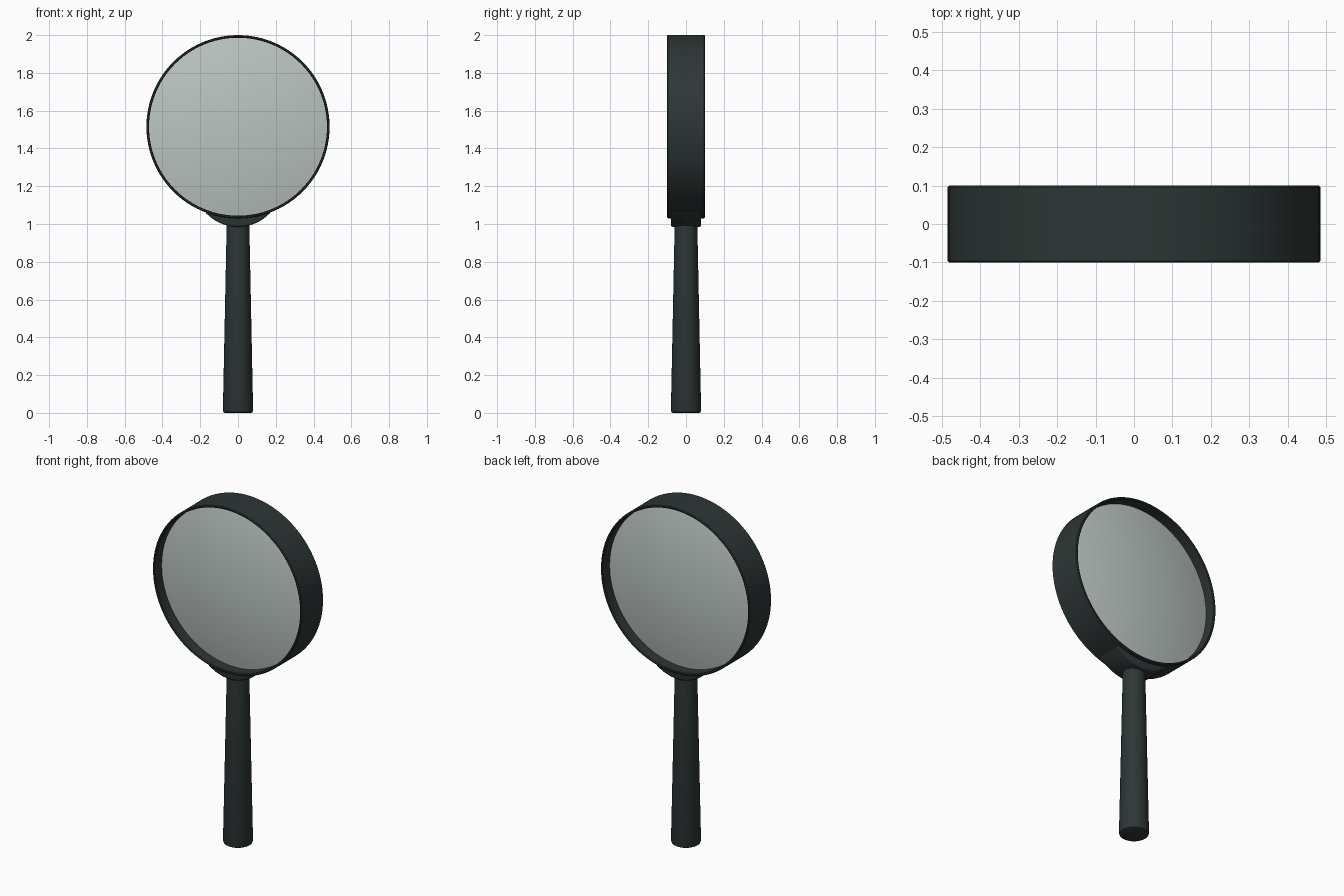
import bpy, bmesh, math

if "Cube" in bpy.data.objects:
    bpy.data.objects.remove(bpy.data.objects["Cube"])

def material(name, rgba):
    m = bpy.data.materials.new(name)
    m.diffuse_color = rgba
    m.use_nodes = True
    m.node_tree.nodes["Principled BSDF"].inputs["Base Color"].default_value = m.diffuse_color
    return m

DARK = material("dark_green_black", (0.026, 0.038, 0.036, 1))
GLASS = material("pale_glass", (0.50, 0.56, 0.54, 0.6))
CZ, R = 1.515, 0.485          # ring centre height and outer radius

def finish(name, bm, mat, angle=35):
    bmesh.ops.remove_doubles(bm, verts=bm.verts, dist=1e-5)
    bmesh.ops.recalc_face_normals(bm, faces=bm.faces)
    me = bpy.data.meshes.new(name)
    bm.to_mesh(me)
    bm.free()
    me.materials.append(mat)
    ob = bpy.data.objects.new(name, me)
    bpy.context.collection.objects.link(ob)
    bpy.ops.object.select_all(action='DESELECT')
    ob.select_set(True)
    bpy.context.view_layer.objects.active = ob
    bpy.ops.object.shade_smooth_by_angle(angle=math.radians(angle))
    return ob

def lathe(name, profile, mat, steps, axis_y=False, closed=False):
    """Spin (radius, height) points around z, or around the ring's y axis."""
    bm = bmesh.new()
    place = (lambda r, h: (r, h, CZ)) if axis_y else (lambda r, h: (r, 0, h))
    vs = [bm.verts.new(place(r, h)) for r, h in profile]
    n = len(vs)
    edges = [bm.edges.new((vs[i], vs[(i + 1) % n])) for i in range(n if closed else n - 1)]
    bmesh.ops.spin(bm, geom=vs + edges, cent=(0, 0, CZ if axis_y else 0),
                   axis=(0, 1, 0) if axis_y else (0, 0, 1),
                   angle=2 * math.pi, steps=steps, use_merge=True)
    return finish(name, bm, mat)

# Thin hoop holding the lens
b, ri = 0.004, R - 0.014
lathe("lens_ring", [(R, -0.1 + b), (R, 0.1 - b), (R - b, 0.1), (ri + b, 0.1), (ri, 0.1 - b),
                    (ri, -0.1 + b), (ri + b, -0.1), (R - b, -0.1)], DARK, 96, True, True)

# Biconvex lens, edge recessed inside the hoop
rl, edge, bulge, n = ri + 0.002, 0.035, 0.05, 12
front = [(rl * i / n, -edge - bulge * (1 - (i / n) ** 2)) for i in range(n + 1)]
lathe("lens", front + [(r, -y) for r, y in reversed(front)], GLASS, 96, True)

# Tapered round handle with softened butt
lathe("handle", [(0, 0), (0.07, 0), (0.077, 0.004), (0.08, 0.014),
                 (0.06, 0.995), (0, 0.995)], DARK, 48)

# Curved collar joining handle and hoop: crescent extruded front to back
bm = bmesh.new()
half, rb, zb, seg = 0.18, 0.233, 0.985, 24
xs = [-half + 2 * half * i / seg for i in range(seg + 1)]
low = [(x, zb + rb - math.sqrt(rb * rb - x * x)) for x in xs]
top = [(x, CZ - math.sqrt((R - 0.006) ** 2 - x * x)) for x in reversed(xs)]
face = bm.faces.new([bm.verts.new((x, -0.08, z)) for x, z in low + top])
ext = bmesh.ops.extrude_face_region(bm, geom=[face])
bmesh.ops.translate(bm, vec=(0, 0.16, 0),
                    verts=[g for g in ext["geom"] if isinstance(g, bmesh.types.BMVert)])
rim = [e for e in bm.edges if abs(e.verts[0].co.y - e.verts[1].co.y) < 1e-6
       and all(v.co.z <= zb + rb - math.sqrt(rb * rb - v.co.x ** 2) + 1e-4 for v in e.verts)]
bmesh.ops.bevel(bm, geom=rim, offset=0.01, segments=3, profile=0.5, affect='EDGES')
finish("collar", bm, DARK)
